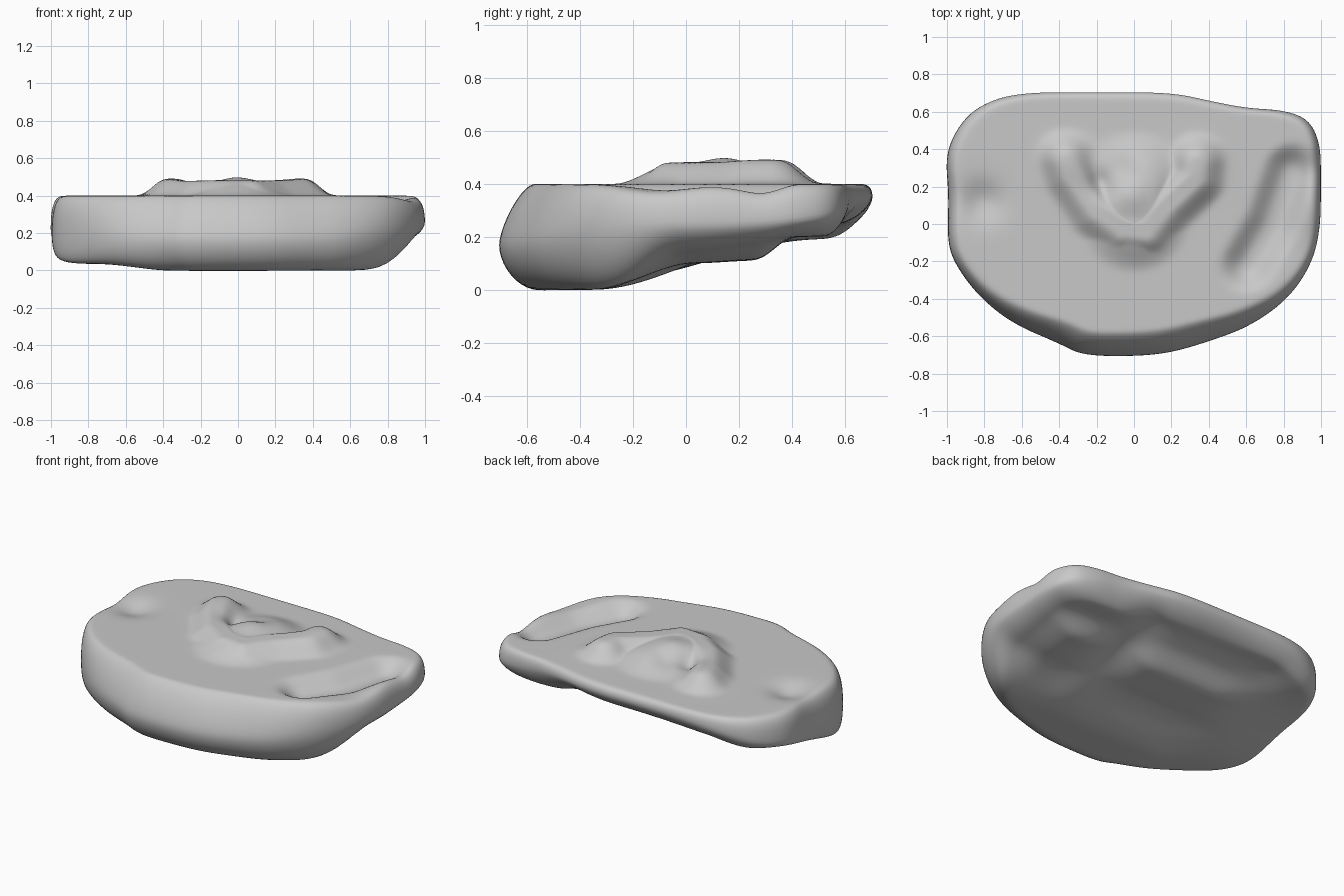
import bpy, bmesh, math
from mathutils import Vector

if "Cube" in bpy.data.objects:
    bpy.data.objects.remove(bpy.data.objects["Cube"])

# Widest outline of the slab, seen from above, counterclockwise
OUTLINE = [(-.28, -.705), (0, -.71), (.2, -.69), (.4, -.63), (.62, -.55), (.83, -.4), (.96, -.2),
           (1, 0), (1, .22), (1, .42), (.94, .56), (.8, .61), (.6, .62), (.4, .66), (.2, .705),
           (-.2, .705), (-.63, .705), (-.84, .63), (-.95, .51), (-1.01, .36), (-.99, .15),
           (-1, -.1), (-.95, -.23), (-.82, -.4), (-.64, -.54), (-.4, -.64)]
# Edge shape per side: top inset, height of widest point, bottom inset, upper and lower curve power
EDGES = {"front": (.13, .17, .15, 1.4, 1.1), "back": (.05, .35, .13, .8, 1.3),
         "right": (.07, .25, .15, .8, 1.2), "left": (.07, .2, .05, .8, .7)}
TOP = .4


def smooth(t):
    t = min(1, max(0, t))
    return t * t * (3 - 2 * t)


def lerp_table(table, v):
    for (a, p), (b, q) in zip(table, table[1:]):
        if v < b:
            return p + (q - p) * smooth((v - a) / (b - a))
    return table[-1][1]


def chaikin(pts):
    out = []
    for a, b in zip(pts, pts[1:] + pts[:1]):
        out += [a.lerp(b, .25), a.lerp(b, .75)]
    return out


def path_distance(p, path):
    best = 9
    for a, b in zip(path, path[1:]):
        a, b = Vector(a), Vector(b)
        t = (p - a).dot(b - a) / (b - a).length_squared
        best = min(best, (p - a.lerp(b, min(1, max(0, t)))).length)
    return best


def blob(p, x, y, size):
    return math.exp(-((p.x - x) ** 2 + (p.y - y) ** 2) / size ** 2)


# Raised V ridge, filled middle with a knob, long trench and small dent
RIDGE = [(-.36, .35), (-.33, .26), (-.2, .07), (-.06, -.03), (.07, -.04), (.18, .1), (.33, .24), (.34, .33)]
FILL = [(0, .04), (0, .2)]
TRENCH = [(.61, -.22), (.74, 0), (.84, .28)]


def top_height(p):
    ridge = .08 * smooth((.17 - path_distance(p, RIDGE)) / .14)
    fill = .074 * smooth((.31 - path_distance(p, FILL)) / .22)
    h = max(ridge, fill)
    h += .025 * blob(p, -.01, .15, .1)
    h -= .045 * blob(p, -.17, .22, .07) + .03 * blob(p, -.06, .3, .08)
    h += .012 * (blob(p, -.36, .33, .11) + blob(p, .32, .3, .14))
    trench = smooth((.16 - path_distance(p, TRENCH)) / .14)
    h -= .075 * trench + .03 * blob(p, .96, -.12, .18)
    h -= .045 * blob(p, -.81, .12, .1)
    return TOP + h


# Underside steps up toward the back, sooner along the right and left edges
STEP_MIDDLE = [(-1, -.01), (-.35, 0), (.03, .1), (.26, .11), (.41, .2), (1, .21)]
STEP_RIGHT = [(-1, 0), (-.3, .01), (-.02, .16), (.4, .2), (1, .21)]
STEP_LEFT = [(-1, .03), (-.3, .035), (.5, .19), (1, .21)]
STEP_GROOVE = [(-1, -.01), (-.35, 0), (.45, .22), (1, .24)]


def bottom_height(p):
    right, left = smooth((p.x - .65) / .3), smooth((-p.x - .35) / .4)
    groove = math.exp(-((p.x - .33) / .15) ** 2) * (1 - right)
    z = lerp_table(STEP_MIDDLE, p.y) * (1 - right - left - groove)
    z += lerp_table(STEP_RIGHT, p.y) * right + lerp_table(STEP_LEFT, p.y) * left
    z += lerp_table(STEP_GROOVE, p.y) * groove
    # Raised lip along the middle of the back
    return z + .045 * smooth((p.y - .35) / .2) * smooth((.7 - abs(p.x + .15)) / .3)


def edge_shape(p):
    weights = {"front": max(0, -p.y / .7) ** 3, "back": max(0, p.y / .7) ** 3,
               "right": max(0, p.x) ** 4, "left": max(0, -p.x) ** 4}
    total = sum(weights.values())
    return [sum(weights[s] * EDGES[s][i] for s in EDGES) / total for i in range(5)]


outline = [Vector(p) for p in OUTLINE]
for _ in range(3):
    outline = chaikin(outline)

# One column of points per outline point, from top centre over the edge to bottom centre
columns = []
TOP_RINGS, SIDE_RINGS, BOTTOM_RINGS = 48, 10, 24
for p in outline:
    top_in, mid, low_in, power, low_power = edge_shape(p)
    d = p.normalized()
    rim, foot = p - d * top_in, p - d * low_in
    zt, zb = top_height(rim), bottom_height(foot)
    mid = max(mid, zb + .06)
    col = []
    for i in range(1, TOP_RINGS):
        q = rim * (i / TOP_RINGS)
        col.append((q.x, q.y, top_height(q)))
    for i in range(SIDE_RINGS):
        a = i / SIDE_RINGS * math.pi / 2
        q = rim.lerp(p, math.sin(a) ** power)
        col.append((q.x, q.y, mid + (zt - mid) * math.cos(a) ** power))
    for i in range(SIDE_RINGS):
        a = i / SIDE_RINGS * math.pi / 2
        q = p.lerp(foot, 1 - math.cos(a) ** low_power)
        col.append((q.x, q.y, mid + (zb - mid) * math.sin(a) ** low_power))
    for i in range(BOTTOM_RINGS, 0, -1):
        q = foot * (i / BOTTOM_RINGS)
        col.append((q.x, q.y, bottom_height(q)))
    columns.append(col)

bm = bmesh.new()
centre = Vector((0, 0))
top_mid = bm.verts.new((0, 0, top_height(centre)))
low_mid = bm.verts.new((0, 0, bottom_height(centre)))
grid = [[bm.verts.new(c) for c in col] for col in columns]
for a, b in zip(grid, grid[1:] + grid[:1]):
    bm.faces.new((top_mid, a[0], b[0]))
    bm.faces.new((low_mid, b[-1], a[-1]))
    for i in range(len(a) - 1):
        bm.faces.new((a[i], a[i + 1], b[i + 1], b[i]))

# Soften the carved shapes
for _ in range(4):
    bmesh.ops.smooth_vert(bm, verts=bm.verts, factor=.5, use_axis_x=True, use_axis_y=True, use_axis_z=True)
bmesh.ops.recalc_face_normals(bm, faces=bm.faces)
mesh = bpy.data.meshes.new("stone_slab")
bm.to_mesh(mesh)
bm.free()
mesh.shade_smooth()

# Plain stone colour
grey = bpy.data.materials.new("stone_grey")
grey.use_nodes = True
grey.diffuse_color = (.58, .58, .58, 1)
grey.node_tree.nodes["Principled BSDF"].inputs["Base Color"].default_value = grey.diffuse_color
mesh.materials.append(grey)
slab = bpy.data.objects.new("stone_slab", mesh)
bpy.context.collection.objects.link(slab)
